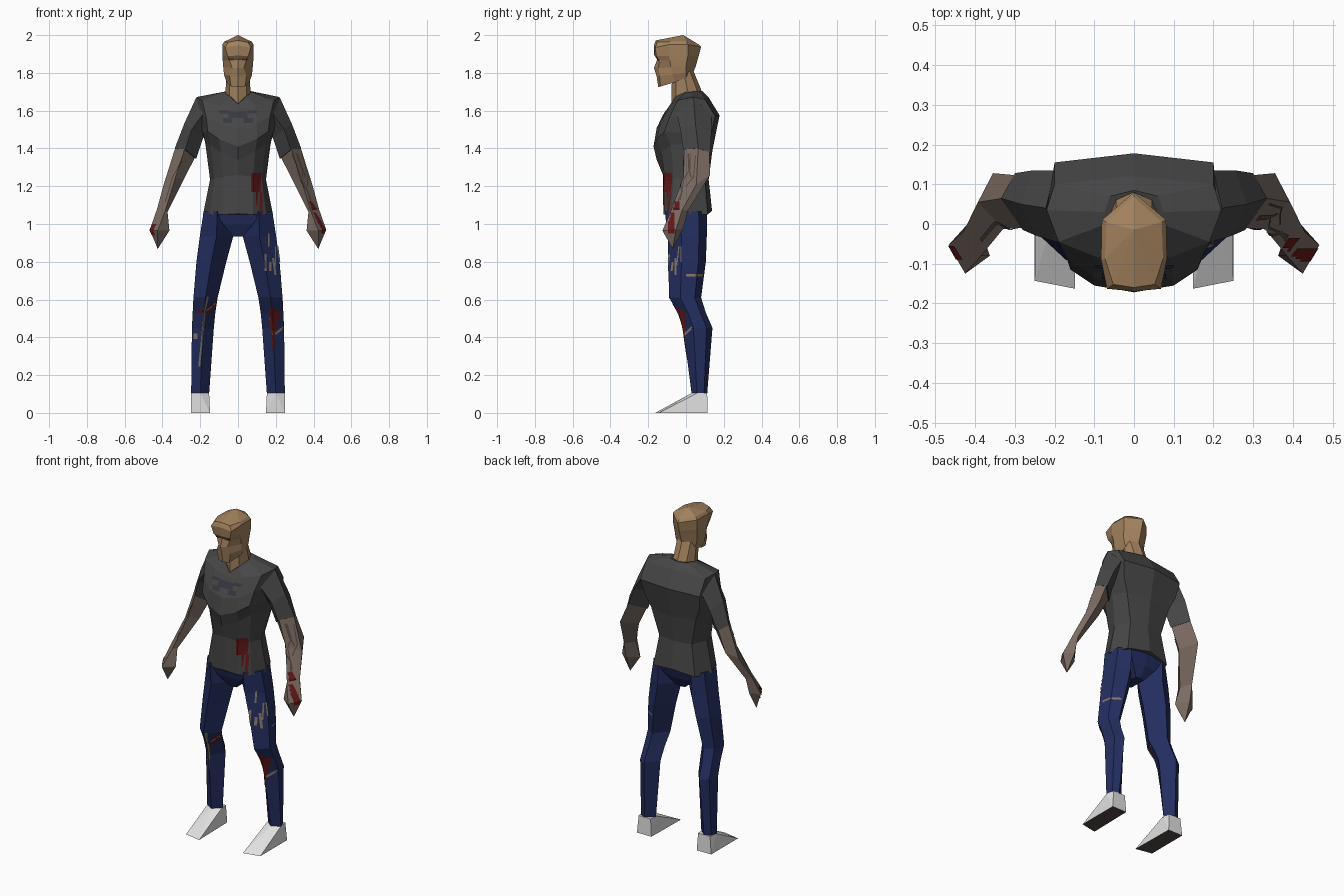
import bpy, bmesh
from mathutils import Vector
from mathutils.bvhtree import BVHTree


def material(name, rgb):
    m = bpy.data.materials.new(name)
    m.diffuse_color = (*rgb, 1)
    return m


TAN = material("face_tan", (.36, .22, .11))
SKIN = material("arm_skin", (.20, .15, .125))
SHIRT = material("shirt_grey", (.062, .062, .062))
PRINT = material("print_slate", (.038, .038, .052))
DENIM = material("denim_blue", (.017, .027, .115))
WHITE = material("shoe_white", (.75, .75, .75))
SOLE = material("sole_brown", (.085, .065, .06))
RED = material("stain_red", (.13, .009, .009))
BEIGE = material("tear_beige", (.26, .20, .15))
BROWN = material("line_brown", (.09, .065, .05))
surfaces = {}


def finish(name, bm, *mats):
    bmesh.ops.recalc_face_normals(bm, faces=bm.faces)
    me = bpy.data.meshes.new(name)
    bm.to_mesh(me)
    surfaces[name] = BVHTree.FromBMesh(bm)
    bm.free()
    for m in mats:
        me.materials.append(m)
    ob = bpy.data.objects.new(name, me)
    bpy.context.collection.objects.link(ob)
    return ob


def loft(name, rings, mat, tip=None):
    """Skin closed rings; the last ring closes flat or to a tip."""
    bm = bmesh.new()
    loops = [[bm.verts.new(p) for p in r] for r in rings]
    n = len(loops[0])
    for a, b in zip(loops, loops[1:]):
        for i in range(n):
            j = (i + 1) % n
            bm.faces.new((a[i], a[j], b[j], b[i]))
    bm.faces.new(loops[0])
    if tip:
        t = bm.verts.new(tip)
        for i in range(n):
            bm.faces.new((loops[-1][i], loops[-1][(i + 1) % n], t))
    else:
        bm.faces.new(loops[-1])
    return finish(name, bm, mat)


def sym(half):
    """Complete a half ring running front centre to back centre."""
    return half + [(-x, y, z) for x, y, z in half[-2:0:-1]]


def flip(rings, s):
    return [[(s * x, y, z) for x, y, z in r] for r in rings]


# Shirt body, hem to collar
loft("shirt", [sym(r) for r in [
    [(0, -.12, 1.055), (.08, -.118, 1.05), (.15, -.08, 1.05), (.185, .01, 1.05), (.14, .115, 1.05), (0, .138, 1.07)],
    [(0, -.122, 1.26), (.08, -.113, 1.25), (.125, -.065, 1.24), (.148, .01, 1.235), (.11, .10, 1.235), (0, .12, 1.235)],
    [(0, -.155, 1.34), (.09, -.13, 1.38), (.145, -.08, 1.42), (.172, .02, 1.42), (.15, .12, 1.40), (0, .14, 1.39)],
    [(0, -.172, 1.41), (.10, -.155, 1.45), (.16, -.115, 1.49), (.185, 0, 1.48), (.185, .135, 1.48), (0, .16, 1.49)],
    [(0, -.155, 1.51), (.10, -.135, 1.53), (.17, -.085, 1.57), (.215, .02, 1.56), (.20, .155, 1.57), (0, .178, 1.575)],
    [(0, -.098, 1.612), (.09, -.085, 1.63), (.19, -.045, 1.655), (.22, .035, 1.672), (.20, .10, 1.66), (0, .12, 1.67)],
    [(0, -.08, 1.635), (.045, -.055, 1.675), (.07, 0, 1.70), (.075, .03, 1.70), (.06, .07, 1.705), (0, .085, 1.705)],
]], SHIRT)

# Neck and head
loft("neck", [sym(r) for r in [
    [(0, -.079, 1.60), (.05, -.05, 1.60), (.066, .01, 1.62), (.05, .06, 1.66), (0, .084, 1.68)],
    [(0, -.078, 1.64), (.045, -.052, 1.68), (.066, .01, 1.70), (.045, .06, 1.705), (0, .08, 1.712)],
    [(0, -.075, 1.76), (.045, -.055, 1.77), (.062, -.01, 1.79), (.045, .02, 1.81), (0, .035, 1.82)],
]], TAN)
loft("head", [sym(r) for r in [
    [(0, -.147, 1.725), (.037, -.135, 1.728), (.06, -.06, 1.75), (.06, 0, 1.775), (0, .035, 1.79)],
    [(0, -.155, 1.78), (.045, -.14, 1.785), (.074, -.07, 1.79), (.07, 0, 1.80), (0, .045, 1.82)],
    [(0, -.17, 1.825), (.03, -.145, 1.825), (.078, -.08, 1.83), (.075, 0, 1.83), (0, .052, 1.835)],
    [(0, -.152, 1.872), (.045, -.142, 1.868), (.081, -.085, 1.865), (.078, .005, 1.865), (0, .06, 1.865)],
    [(0, -.168, 1.892), (.055, -.157, 1.888), (.082, -.09, 1.89), (.08, .01, 1.89), (0, .066, 1.885)],
    [(0, -.17, 1.945), (.068, -.163, 1.935), (.083, -.09, 1.95), (.081, .01, 1.95), (0, .08, 1.938)],
    [(0, -.16, 1.972), (.052, -.152, 1.962), (.073, -.088, 1.965), (.07, .005, 1.965), (0, .068, 1.95)],
]], TAN, (0, -.015, 2))

# Waist block between the legs
loft("pelvis", [sym(r) for r in [
    [(0, -.06, .935), (.028, -.055, .935), (.028, .05, .935), (0, .055, .935)],
    [(0, -.09, 1.0), (.08, -.085, 1.0), (.08, .085, 1.0), (0, .095, 1.0)],
    [(0, -.105, 1.06), (.12, -.10, 1.06), (.12, .105, 1.06), (0, .115, 1.07)],
]], DENIM)


def leg_ring(z, xo, xi, yf, yb):
    xm, d = (xo + xi) / 2, yb - yf
    return [(xm, yf, z), (xo, yf + .35 * d, z), (xo - .012, yf + .8 * d, z),
            (xm, yb, z), (xi, yf + .5 * d, z)]


sleeve = [
    [(.222, .04, 1.668), (.18, -.05, 1.59), (.165, .03, 1.47), (.20, .135, 1.58)],
    [(.285, .05, 1.53), (.245, -.03, 1.50), (.185, .035, 1.455), (.255, .135, 1.49)],
    [(.335, .065, 1.40), (.28, -.015, 1.395), (.222, .05, 1.345), (.30, .128, 1.38)],
]
forearm = [
    [(.33, .065, 1.41), (.28, -.01, 1.405), (.226, .05, 1.355), (.30, .123, 1.39)],
    [(.393, .055, 1.21), (.33, -.013, 1.25), (.288, .04, 1.235), (.355, .128, 1.26)],
    [(.43, -.02, 1.075), (.385, -.08, 1.07), (.373, -.05, 1.063), (.41, .01, 1.07)],
]
hand = [
    forearm[-1],
    [(.467, -.053, .97), (.425, -.125, .965), (.363, -.08, .965), (.415, -.015, .975)],
]
leg = [leg_ring(*a) for a in [
    (.10, .248, .153, .03, .112), (.45, .244, .128, -.015, .14), (.53, .24, .12, -.04, .105),
    (.61, .236, .108, -.09, .08), (.80, .22, .062, -.093, .105), (.935, .202, .025, -.097, .11),
    (1.065, .182, .04, -.112, .112)]]
shoe = [(.148, -.163, 0), (.25, -.143, 0), (.25, .115, 0), (.153, .115, 0), (.2, .03, .105),
        (.153, .06, .105), (.248, .06, .105), (.24, .112, .105), (.16, .112, .105)]

for s, side in ((1, "left"), (-1, "right")):
    loft(side + "_sleeve", flip(sleeve, s), SHIRT)
    loft(side + "_forearm", flip(forearm, s), SKIN)
    loft(side + "_hand", flip(hand, s), SKIN, (s * .425, -.07, .868))
    loft(side + "_leg", flip(leg, s), DENIM)
    # Wedge shoe with a dark sole
    bm = bmesh.new()
    vs = [bm.verts.new((s * x, y, z)) for x, y, z in shoe]
    bmesh.ops.convex_hull(bm, input=vs)
    ob = finish(side + "_shoe", bm, WHITE, SOLE)
    for f in ob.data.polygons:
        f.material_index = int(f.normal.z < -.9)


def strip(pts, w):
    """Flat quads along a polyline."""
    out = []
    for a, b in zip(pts, pts[1:]):
        a, b = Vector(a), Vector(b)
        d = (b - a).normalized() * w / 2
        o = Vector((-d.y, d.x))
        out.append([a - o - d, b - o + d, b + o + d, a + o - d])
    return out


def box(x0, x1, z0, z1):
    return [[(x0, z0), (x1, z0), (x1, z1), (x0, z1)]]


def decal(name, target, quads, mat, side=0, n=5):
    """Lay thin patches on a part, from the front (side 0) or from +x / -x (side +1 / -1)."""
    bm = bmesh.new()
    ray = Vector((-side, 0, 0)) if side else Vector((0, 1, 0))
    for q in quads:
        a, b, c, d = (Vector(p) for p in q)
        grid = []
        for i in range(n + 1):
            for j in range(n + 1):
                p = a.lerp(b, i / n).lerp(d.lerp(c, i / n), j / n)
                start = Vector((2 * side, p.x, p.y)) if side else Vector((p.x, -2, p.y))
                hit = surfaces[target].ray_cast(start, ray)[0]
                grid.append(bm.verts.new(hit - ray * .004) if hit else None)
        for i in range(n):
            for j in range(n):
                k = i * (n + 1) + j
                f = [grid[k], grid[k + n + 1], grid[k + n + 2], grid[k + 1]]
                if all(f):
                    bm.faces.new(f)
    bmesh.ops.delete(bm, geom=[v for v in bm.verts if not v.link_faces], context='VERTS')
    me = bpy.data.meshes.new(name)
    bm.normal_update()
    for f in bm.faces:
        if f.normal.dot(ray) > 0:
            f.normal_flip()
    bm.to_mesh(me)
    bm.free()
    me.materials.append(mat)
    bpy.context.collection.objects.link(bpy.data.objects.new(name, me))


# Chest print and shirt stain
decal("chest_print", "shirt", box(-.05, .05, 1.56, 1.595) + box(-.1, -.05, 1.585, 1.6)
      + box(.05, .1, 1.585, 1.6) + box(-.08, -.03, 1.535, 1.56) + box(.03, .08, 1.535, 1.56), PRINT)
decal("shirt_stain", "shirt", box(.07, .122, 1.17, 1.27) + box(.095, .105, 1.10, 1.17)
      + box(.115, .13, 1.06, 1.17), RED)
# Eyes
decal("eyes", "head", box(.022, .05, 1.866, 1.877) + box(-.05, -.022, 1.866, 1.877), BROWN)
# Trouser tears and knee wounds
decal("left_knee_wound", "left_leg", [[(.178, .35), (.192, .35), (.2, .56), (.165, .56)]], RED)
decal("left_leg_tears", "left_leg", strip([(.2, .42), (.238, .45)], .012) + strip([(.172, .5), (.182, .42)], .01)
      + box(.14, .15, .75, .84) + box(.16, .168, .88, .95) + box(.165, .178, .75, .8)
      + box(.195, .202, .78, .88), BEIGE)
decal("left_side_tears", "left_leg", box(0, .09, .722, .734) + box(-.06, -.05, .73, .82)
      + box(-.03, -.022, .80, .88), BEIGE, 1)
decal("left_side_wound", "left_leg", [[(-.012, .35), (0, .35), (-.005, .54), (-.035, .54)]], RED, 1)
decal("right_knee_wound", "right_leg", strip([(-.2, .535), (-.16, .535), (-.12, .585)], .018), RED)
decal("right_leg_tears", "right_leg", strip([(-.16, .61), (-.175, .55), (-.185, .45), (-.205, .25)], .01)
      + strip([(-.165, .54), (-.11, .59)], .007) + box(-.235, -.215, .39, .42), BEIGE)
# Forearm ink lines and hand stains
decal("forearm_lines", "left_forearm", strip([(.285, 1.37), (.31, 1.31), (.325, 1.24), (.37, 1.17), (.39, 1.10)], .005)
      + strip([(.31, 1.37), (.335, 1.30), (.36, 1.25)], .005), BROWN)
decal("right_forearm_lines", "right_forearm", strip([(-.30, 1.33), (-.345, 1.25), (-.385, 1.12)], .005), BROWN)
decal("left_side_lines", "left_forearm", strip([(.02, 1.37), (.02, 1.29), (-.01, 1.24), (-.03, 1.13)], .005)
      + strip([(.05, 1.36), (.04, 1.25), (.0, 1.2)], .005), BROWN, 1)
decal("left_hand_stain", "left_hand", box(-.095, -.062, .95, 1.06), RED, 1)
decal("wrist_stain", "left_forearm", box(-.078, -.035, 1.07, 1.12), RED, 1)
decal("right_hand_stain", "right_hand", box(-.09, -.055, .94, 1.0), RED, -1)
